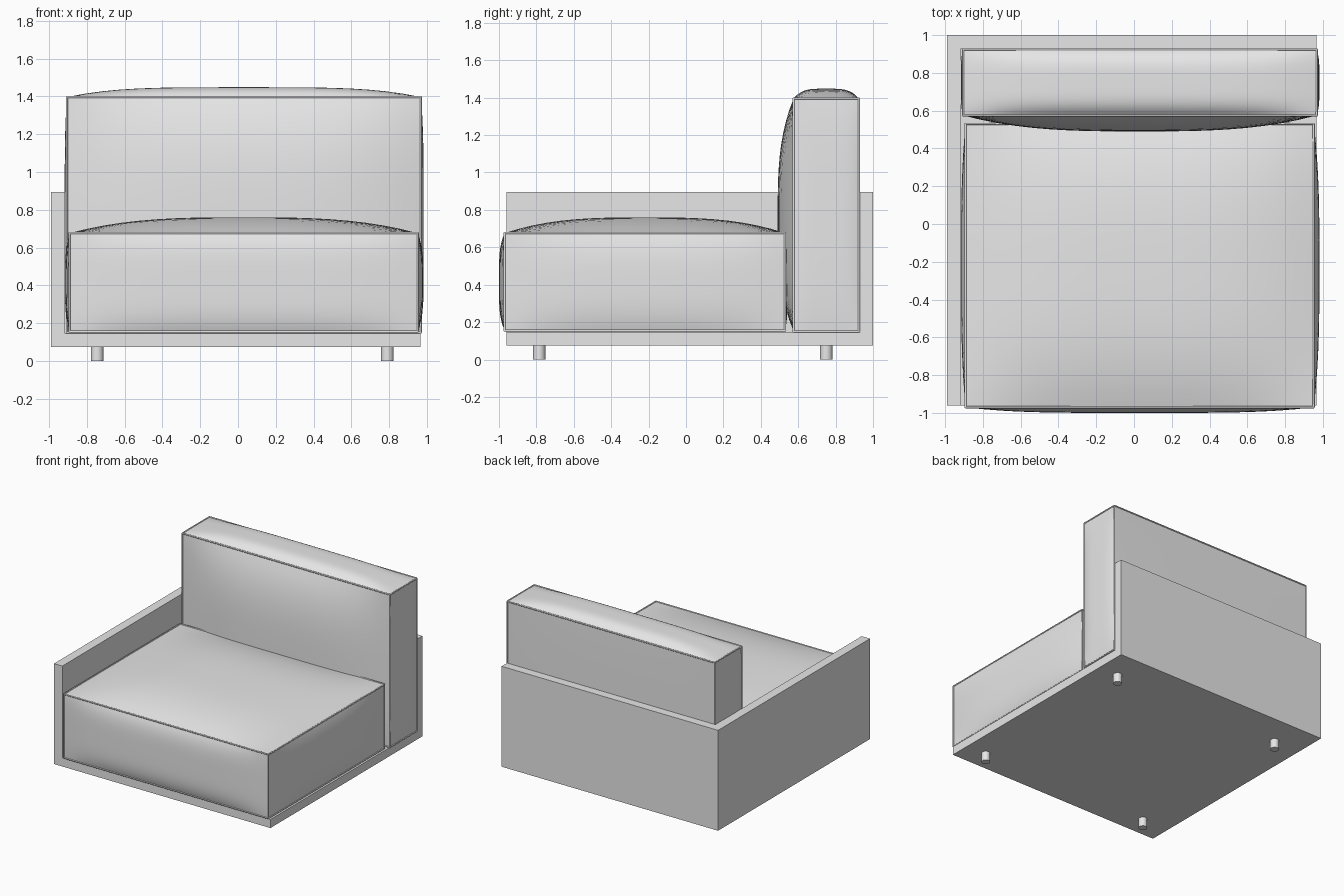
import bpy, bmesh
from mathutils import Vector

if "Cube" in bpy.data.objects:
    bpy.data.objects.remove(bpy.data.objects["Cube"], do_unlink=True)

grey = bpy.data.materials.new("light grey")
grey.use_nodes = True
colour = (0.8, 0.8, 0.8, 1)
grey.diffuse_color = colour
grey.node_tree.nodes["Principled BSDF"].inputs["Base Color"].default_value = colour


def add_object(name, bm):
    mesh = bpy.data.meshes.new(name)
    bm.to_mesh(mesh)
    bm.free()
    mesh.materials.append(grey)
    ob = bpy.data.objects.new(name, mesh)
    bpy.context.collection.objects.link(ob)
    return ob


def place(bm, lo, hi):
    """Map a cube of half-size 1 onto the box lo..hi."""
    lo, hi = Vector(lo), Vector(hi)
    bmesh.ops.scale(bm, vec=(hi - lo) / 2, verts=bm.verts)
    bmesh.ops.translate(bm, vec=(lo + hi) / 2, verts=bm.verts)


def box(name, lo, hi):
    bm = bmesh.new()
    bmesh.ops.create_cube(bm, size=2)
    place(bm, lo, hi)
    return add_object(name, bm)


def cushion(name, lo, hi, bulge_lo, bulge_hi, power):
    """Box with puffed faces and crisp seams along its edges."""
    bm = bmesh.new()
    bmesh.ops.create_cube(bm, size=2)
    bmesh.ops.subdivide_edges(bm, edges=bm.edges[:], cuts=19, use_grid_fill=True)
    offsets = []
    for v in bm.verts:
        push = Vector()
        for a in range(3):
            if abs(v.co[a]) > 0.999:
                u, w = v.co[a - 1], v.co[a - 2]
                amount = bulge_hi[a] if v.co[a] > 0 else -bulge_lo[a]
                push[a] = amount * (1 - abs(u) ** power[a]) * (1 - abs(w) ** power[a])
        offsets.append(push)
    for e in bm.edges:
        mid = (e.verts[0].co + e.verts[1].co) / 2
        e.smooth = sum(abs(c) > 0.999 for c in mid) < 2
    place(bm, lo, hi)
    for v, push in zip(bm.verts, offsets):
        v.co += push
    for f in bm.faces:
        f.smooth = True
    add_object(name, bm)
    piping(name + "_piping", lo, hi)


def piping(name, lo, hi):
    """Thin cord along the twelve seams."""
    curve = bpy.data.curves.new(name, "CURVE")
    curve.dimensions = "3D"
    curve.bevel_depth = 0.006
    curve.bevel_resolution = 1
    curve.use_fill_caps = True
    ends = (lo, hi)
    for a in range(3):
        b, c = (a + 1) % 3, (a + 2) % 3
        for i in range(2):
            for j in range(2):
                spline = curve.splines.new("POLY")
                spline.points.add(1)
                for k in range(2):
                    p = [0, 0, 0, 1]
                    p[a], p[b], p[c] = ends[k][a], ends[i][b], ends[j][c]
                    spline.points[k].co = p
    curve.materials.append(grey)
    bpy.context.collection.objects.link(bpy.data.objects.new(name, curve))


# Frame: one block hollowed out to leave base, side panel and back panel
frame = box("frame", (-0.99, -0.96, 0.075), (0.965, 1.0, 0.895))
cutter = box("frame_cutter", (-0.915, -1.5, 0.145), (1.5, 0.93, 1.5))
cutter.hide_render = True
cut = frame.modifiers.new("hollow", "BOOLEAN")
cut.operation = "DIFFERENCE"
cut.solver = "EXACT"
cut.object = cutter
bpy.context.view_layer.objects.active = frame
bpy.ops.object.modifier_apply(modifier=cut.name)
bpy.data.objects.remove(cutter, do_unlink=True)

# Cushions
cushion("seat_cushion", (-0.892, -0.97, 0.155), (0.952, 0.53, 0.676),
        (0.024, 0.03, 0.005), (0.03, 0.014, 0.084), (3, 4, 3))
cushion("back_cushion", (-0.905, 0.575, 0.15), (0.968, 0.924, 1.396),
        (0.012, 0.085, 0), (0.014, 0.005, 0.052), (4, 3, 4))

# Legs
for side, x in (("right", -0.745), ("left", 0.79)):
    for end, y in (("front", -0.785), ("back", 0.75)):
        bm = bmesh.new()
        bmesh.ops.create_cone(bm, cap_ends=True, segments=24, radius1=0.033,
                              radius2=0.033, depth=0.08)
        bmesh.ops.translate(bm, vec=(x, y, 0.04), verts=bm.verts)
        for f in bm.faces:
            f.smooth = len(f.verts) == 4
        for e in bm.edges:
            e.smooth = all(f.smooth for f in e.link_faces)
        add_object(f"{end}_{side}_leg", bm)
